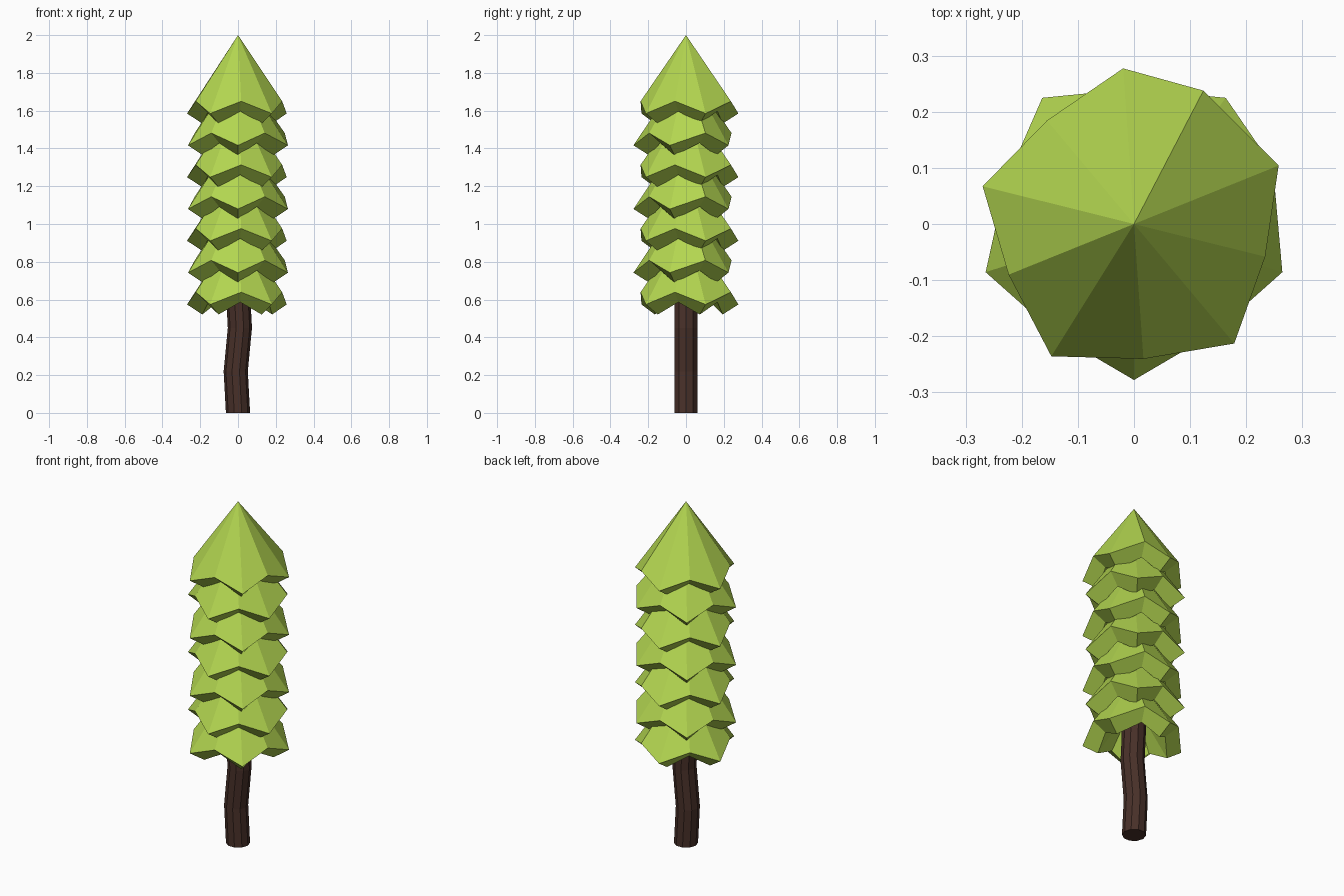
import bpy, bmesh, math

if "Cube" in bpy.data.objects:
    bpy.data.objects.remove(bpy.data.objects["Cube"])


def material(name, color):
    m = bpy.data.materials.new(name)
    m.diffuse_color = (*color, 1)
    m.use_nodes = True
    m.node_tree.nodes["Principled BSDF"].inputs["Base Color"].default_value = m.diffuse_color
    return m


def finish(bm, name, mat):
    bmesh.ops.recalc_face_normals(bm, faces=bm.faces)
    me = bpy.data.meshes.new(name)
    bm.to_mesh(me)
    bm.free()
    me.materials.append(mat)
    ob = bpy.data.objects.new(name, me)
    bpy.context.collection.objects.link(ob)
    return ob


def bridge(bm, a, b):
    n = len(a)
    for i in range(n):
        j = (i + 1) % n
        bm.faces.new((a[i], a[j], b[j], b[i]))


def fan(bm, ring, tip):
    n = len(ring)
    for i in range(n):
        bm.faces.new((ring[i], ring[(i + 1) % n], tip))


leaf = material("leaf_green", (0.45, 0.67, 0.08))
bark = material("bark_brown", (0.065, 0.03, 0.022))

# Trunk: ten-sided tube swept along a gentle S
bm = bmesh.new()
rings = []
for cx, z in [(0, 0), (-0.012, 0.22), (0.01, 0.45), (0.002, 0.6), (0, 0.85)]:
    rings.append([bm.verts.new((cx + 0.064 * math.cos(k * math.tau / 10),
                                0.064 * math.sin(k * math.tau / 10), z))
                  for k in range(10)])
for a, b in zip(rings, rings[1:]):
    bridge(bm, a, b)
bm.faces.new(rings[0])
bm.faces.new(rings[-1])
finish(bm, "trunk", bark)


# Foliage tier: thick hollow cone with a five-pointed zigzag rim
def tier(name, drop, turn):
    bm = bmesh.new()
    outer, inner = [], []
    for k in range(10):
        point = k % 2 == 0
        ang, r, z = 22 + 36 * k, 0.278 if point else 0.241, 1.585 if point else 1.65
        if k == 1:  # one notch bulges outward
            ang, r = 62.5, 0.268
        a = math.radians(ang + turn)
        x, y = r * math.cos(a), r * math.sin(a)
        outer.append(bm.verts.new((x, y, z - drop)))
        inner.append(bm.verts.new((0.7 * x, 0.7 * y, z - 0.053 - drop)))
    fan(bm, outer, bm.verts.new((0, 0, 2 - drop)))
    bridge(bm, outer, inner)
    fan(bm, inner, bm.verts.new((0, 0, 1.825 - drop)))
    finish(bm, name, leaf)


for i in range(7):
    tier(f"foliage_tier_{i + 1}", i * 0.1685, -40 if i % 2 else 0)
